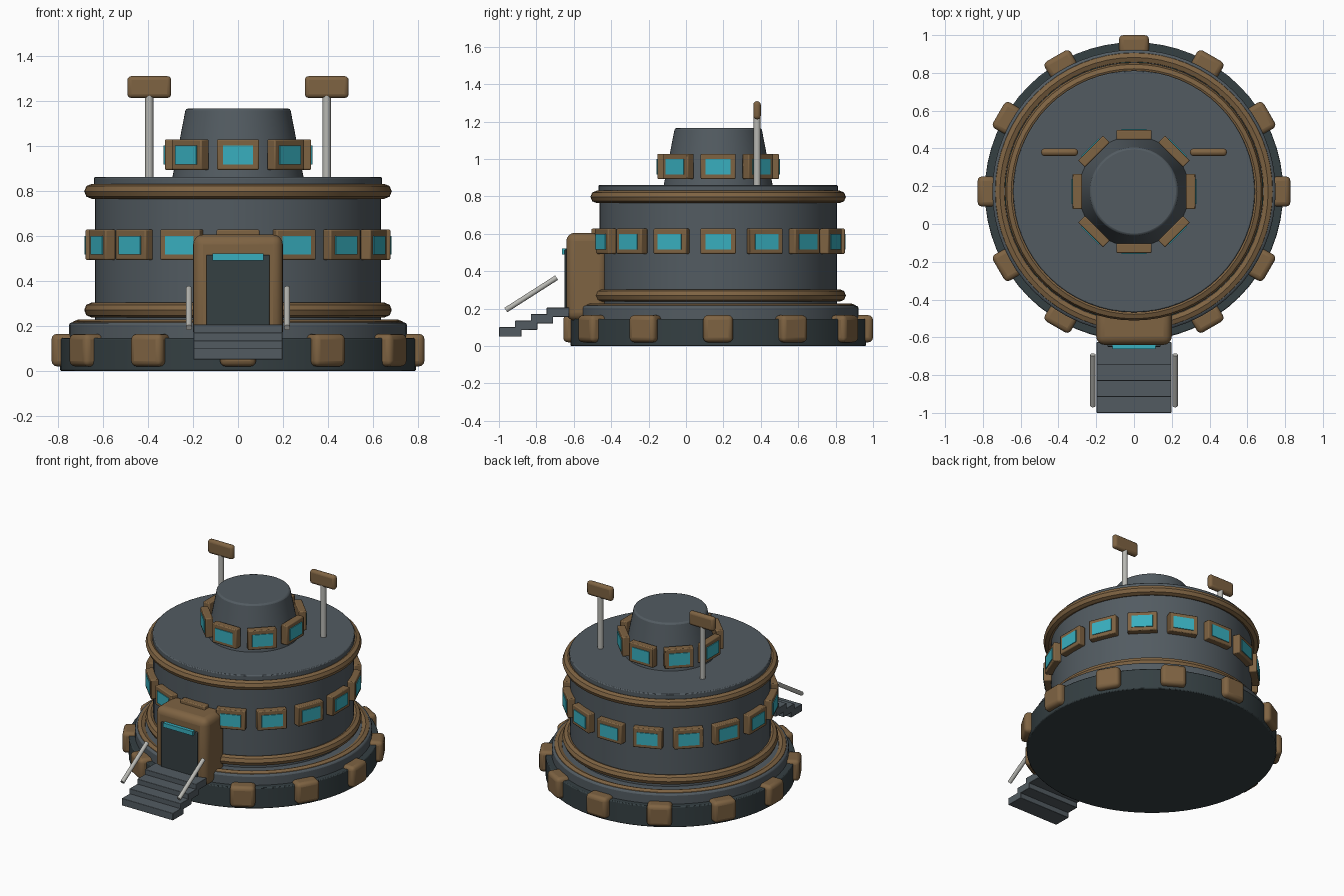
import bpy
from math import radians, cos, sin, pi
from mathutils import Vector

if "Cube" in bpy.data.objects:
    bpy.data.objects.remove(bpy.data.objects["Cube"])

CY = 0.172  # y of the building's axis


def mat(name, r, g, b):
    m = bpy.data.materials.new(name)
    m.diffuse_color = (r, g, b, 1)
    m.use_nodes = True
    m.node_tree.nodes["Principled BSDF"].inputs["Base Color"].default_value = m.diffuse_color
    return m


HULL = mat("hull", 0.085, 0.105, 0.12)
DARK = mat("dark", 0.035, 0.05, 0.055)
COPPER = mat("copper", 0.21, 0.125, 0.055)
GLASS = mat("glass", 0.04, 0.43, 0.52)
METAL = mat("metal", 0.48, 0.48, 0.45)


def finish(name, material, bevel=0.0, segments=2):
    o = bpy.context.object
    o.name = name
    o.data.materials.append(material)
    bpy.ops.object.transform_apply(location=False, rotation=False, scale=True)
    if bevel:
        b = o.modifiers.new("bevel", "BEVEL")
        b.width, b.segments = bevel, segments
        b.limit_method, b.angle_limit = "ANGLE", radians(40)
    bpy.ops.object.shade_smooth_by_angle(angle=radians(30))
    return o


def box(name, loc, size, material, bevel=0.0, rot=0.0, segments=2):
    bpy.ops.mesh.primitive_cube_add(size=1, location=loc, rotation=(0, 0, rot))
    bpy.context.object.scale = size
    return finish(name, material, bevel, segments)


def drum(name, r0, r1, z0, z1, material, bevel=0.006):
    bpy.ops.mesh.primitive_cone_add(vertices=64, radius1=r0, radius2=r1, depth=z1 - z0,
                                    location=(0, CY, (z0 + z1) / 2))
    return finish(name, material, bevel)


def ring(name, r, minor, z):
    bpy.ops.mesh.primitive_torus_add(major_radius=r, minor_radius=minor, major_segments=64,
                                     minor_segments=8, location=(0, CY, z))
    return finish(name, COPPER)


def rod(name, a, b, r):
    a, b = Vector(a), Vector(b)
    d = b - a
    bpy.ops.mesh.primitive_cylinder_add(vertices=16, radius=r, depth=d.length, location=(a + b) / 2,
                                        rotation=d.to_track_quat("Z", "Y").to_euler())
    return finish(name, METAL)


def around(name, count, r, z, size, material, bevel, segments=2):
    # boxes spaced evenly round the axis; size = (tangent, radial, height)
    for i in range(count):
        a = 2 * pi * i / count - pi / 2
        box(f"{name}_{i + 1}", (r * cos(a), CY + r * sin(a), z), size, material, bevel,
            a + pi / 2, segments)


# Body tiers
drum("base", 0.79, 0.79, 0, 0.145, DARK)
drum("plinth", 0.75, 0.75, 0.13, 0.215, HULL, 0.012)
drum("main_drum", 0.635, 0.635, 0.2, 0.825, HULL, 0)
drum("roof", 0.64, 0.64, 0.82, 0.86, HULL)
drum("turret", 0.293, 0.232, 0.85, 1.165, HULL, 0.01)

# Copper bands
ring("plinth_band", 0.71, 0.033, 0.195)
ring("lower_band", 0.65, 0.033, 0.27)
ring("upper_band", 0.65, 0.033, 0.797)

# Base bumpers
around("bumper", 12, 0.778, 0.092, (0.16, 0.1, 0.145), COPPER, 0.025, 3)

# Windows on drum and turret
around("drum_window_frame", 16, 0.652, 0.56, (0.19, 0.05, 0.135), COPPER, 0.006)
around("drum_window_glass", 16, 0.662, 0.558, (0.135, 0.04, 0.083), GLASS, 0)
around("turret_window_frame", 8, 0.3, 0.96, (0.187, 0.05, 0.135), COPPER, 0.006)
around("turret_window_glass", 8, 0.31, 0.958, (0.133, 0.04, 0.083), GLASS, 0)

# Entrance
box("porch", (0, -0.53, 0.37), (0.4, 0.22, 0.47), COPPER, 0.045, 0, 4)
box("door", (0, -0.635, 0.345), (0.28, 0.03, 0.34), DARK, 0.004)
box("door_light", (0, -0.65, 0.505), (0.228, 0.026, 0.03), GLASS)

# Stairs
for i in range(4):
    box(f"step_{i + 1}", (0, -0.94 + 0.085 * i, 0.075 + 0.035 * i), (0.395, 0.12, 0.05), HULL, 0.003)

# Handrails and roof masts
for side, s in (("left", -1), ("right", 1)):
    rod(f"{side}_handrail", (0.218 * s, -0.963, 0.192), (0.218 * s, -0.692, 0.365), 0.014)
    rod(f"{side}_mast", (0.394 * s, 0.38, 0.855), (0.394 * s, 0.38, 1.24), 0.018)
    box(f"{side}_mast_head", (0.394 * s, 0.38, 1.26), (0.195, 0.04, 0.097), COPPER, 0.018, 0, 3)
